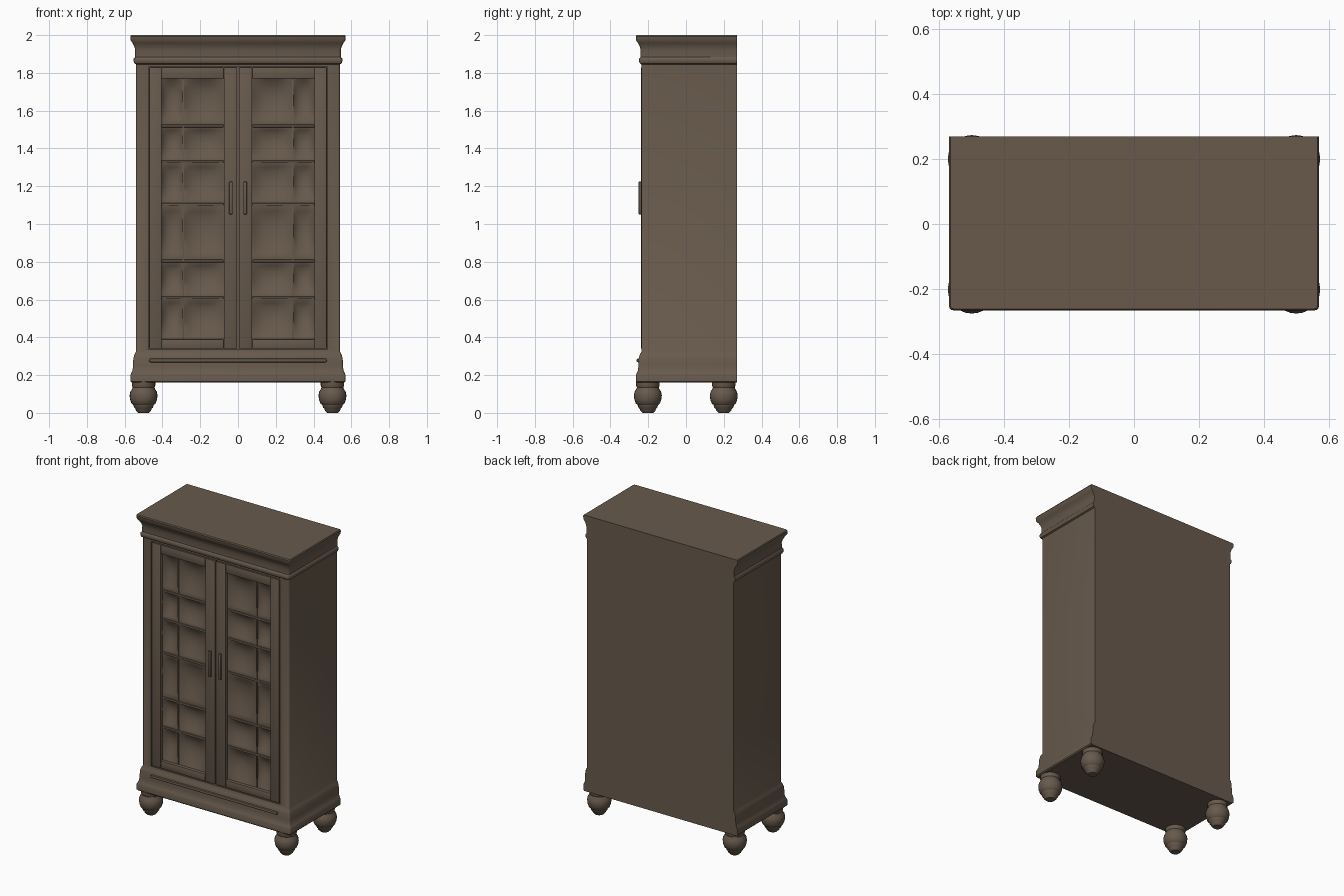
import bpy, bmesh, math

if "Cube" in bpy.data.objects:
    bpy.data.objects.remove(bpy.data.objects["Cube"], do_unlink=True)

wood = bpy.data.materials.new("brown_wood")
wood.use_nodes = True
colour = (0.138, 0.102, 0.073, 1)
wood.diffuse_color = colour
bsdf = wood.node_tree.nodes["Principled BSDF"]
bsdf.inputs["Base Color"].default_value = colour
bsdf.inputs["Roughness"].default_value = 0.8


def finish(name, bm, bevel=0, angle=35):
    bmesh.ops.recalc_face_normals(bm, faces=bm.faces)
    mesh = bpy.data.meshes.new(name)
    bm.to_mesh(mesh)
    bm.free()
    mesh.materials.append(wood)
    ob = bpy.data.objects.new(name, mesh)
    bpy.context.collection.objects.link(ob)
    bpy.ops.object.select_all(action="DESELECT")
    ob.select_set(True)
    bpy.context.view_layer.objects.active = ob
    if bevel:
        mod = ob.modifiers.new("Bevel", "BEVEL")
        mod.width, mod.segments = bevel, 2
        bpy.ops.object.modifier_apply(modifier=mod.name)
    bpy.ops.object.shade_smooth_by_angle(angle=math.radians(angle))
    return ob


def add_box(bm, x0, x1, y0, y1, z0, z1):
    verts = bmesh.ops.create_cube(bm, size=1)["verts"]
    for v in verts:
        v.co = (x1 if v.co.x > 0 else x0, y1 if v.co.y > 0 else y0,
                z1 if v.co.z > 0 else z0)


def box(name, *bounds, bevel=0):
    bm = bmesh.new()
    add_box(bm, *bounds)
    return finish(name, bm, bevel)


def loft(name, rings):
    bm = bmesh.new()
    loops = [[bm.verts.new(p) for p in ring] for ring in rings]
    n = len(loops[0])
    for a, b in zip(loops, loops[1:]):
        for i in range(n):
            j = (i + 1) % n
            bm.faces.new((a[i], a[j], b[j], b[i]))
    bm.faces.new(loops[0])
    bm.faces.new(loops[-1])
    return finish(name, bm)


# Carcass: moulded outline (height, overhang), flush at the back
HALF, FRONT, BACK = 0.54, -0.236, 0.27
moulding = [(0.16, 0.022), (0.167, 0.029), (0.2, 0.029), (0.213, 0.024),
            (0.225, 0.018), (0.25, 0.016), (0.29, 0.014), (0.31, 0.008),
            (0.325, 0), (1.845, 0), (1.85, 0.008), (1.862, 0.013),
            (1.875, 0.012), (1.884, 0.005), (1.92, 0.004), (1.94, 0.009),
            (1.958, 0.018), (1.972, 0.028), (1.993, 0.03), (2.0, 0.026)]


def outline(z, out, r=0.012):
    w, f = HALF + out, FRONT - out
    pts = [(w, BACK, z), (-w, BACK, z)]
    for cx, start in ((-w + r, 180), (w - r, 270)):
        for k in range(4):
            a = math.radians(start + k * 30)
            pts.append((cx + r * math.cos(a), f + r + r * math.sin(a), z))
    return pts


case = loft("cabinet_case", [outline(z, o) for z, o in moulding])
pocket = box("door_pocket_cutter", -0.475, 0.475, -0.4, -0.165, 0.335, 1.835)
cut = case.modifiers.new("Pocket", "BOOLEAN")
cut.operation, cut.object, cut.solver = "DIFFERENCE", pocket, "EXACT"
bpy.context.view_layer.objects.active = case
bpy.ops.object.modifier_apply(modifier=cut.name)
bpy.data.objects.remove(pocket, do_unlink=True)

# Rounded rail above the plinth
box("base_rail", -0.47, 0.47, -0.262, -0.24, 0.268, 0.288, bevel=0.008)

# Doors: frame members, dished compartments, shelf lips and uprights
LOW, HIGH = 0.39, 1.77
levels = [LOW, 0.61, 0.805, 1.105, 1.33, 1.52, HIGH]
STEPS = 8


def add_dish(bm, x0, x1, z0, z1):
    grid = []
    for i in range(STEPS + 1):
        row = []
        for k in range(STEPS + 1):
            u, v = i / STEPS, k / STEPS
            hollow = math.sin(math.pi * u) ** 0.6 * math.sin(math.pi * v ** 1.4) ** 0.7 \
                if 0 < i < STEPS and 0 < k < STEPS else 0
            row.append(bm.verts.new((x0 + (x1 - x0) * u, -0.217 + 0.033 * hollow,
                                     z0 + (z1 - z0) * v)))
        grid.append(row)
    for i in range(STEPS):
        for k in range(STEPS):
            bm.faces.new((grid[i][k], grid[i + 1][k], grid[i + 1][k + 1], grid[i][k + 1]))


for side, s in (("right", -1), ("left", 1)):
    def span(a, b):
        return sorted((s * a, s * b))

    inner, outer, mid = 0.075, 0.405, 0.29
    for part, a, b, z0, z1 in (("inner_stile", 0.004, inner, 0.34, 1.83),
                               ("outer_stile", outer, 0.47, 0.34, 1.83),
                               ("top_rail", inner, outer, HIGH, 1.83),
                               ("bottom_rail", inner, outer, 0.34, LOW)):
        box(f"{side}_door_{part}", *span(a, b), -0.238, -0.17, z0, z1, bevel=0.004)

    bm = bmesh.new()
    for z0, z1 in zip(levels, levels[1:]):
        for a, b in ((inner, mid), (mid, outer)):
            add_dish(bm, *span(a, b), z0, z1)
    bmesh.ops.remove_doubles(bm, verts=bm.verts, dist=0.0001)
    dish = finish(f"{side}_door_compartments", bm, angle=60)
    # Open sheet faces the room
    if dish.data.polygons[0].normal.y > 0:
        dish.data.flip_normals()

    for n, z in enumerate(levels[1:-1]):
        box(f"{side}_shelf_lip_{n + 1}", *span(inner, outer), -0.223, -0.2,
            z - 0.008, z + 0.006, bevel=0.004)
    box(f"{side}_door_upright", *span(mid - 0.005, mid + 0.005), -0.22, -0.2,
        LOW, HIGH, bevel=0.003)

    # Pull handle
    box(f"{side}_door_handle", *span(0.028, 0.048), -0.252, -0.235,
        1.05, 1.225, bevel=0.007)

# Turned bun feet
foot = [(0.0, 0.028), (0.012, 0.04), (0.022, 0.043), (0.028, 0.05),
        (0.042, 0.054), (0.05, 0.064), (0.07, 0.071), (0.092, 0.074),
        (0.112, 0.07), (0.128, 0.06), (0.135, 0.058), (0.145, 0.062),
        (0.165, 0.062)]
SIDES = 24
for xn, x in (("right", -0.5), ("left", 0.5)):
    for yn, y in (("front", -0.202), ("back", 0.2)):
        loft(f"{yn}_{xn}_foot",
             [[(x + r * math.cos(math.tau * i / SIDES),
                y + r * math.sin(math.tau * i / SIDES), z) for i in range(SIDES)]
              for z, r in foot])
